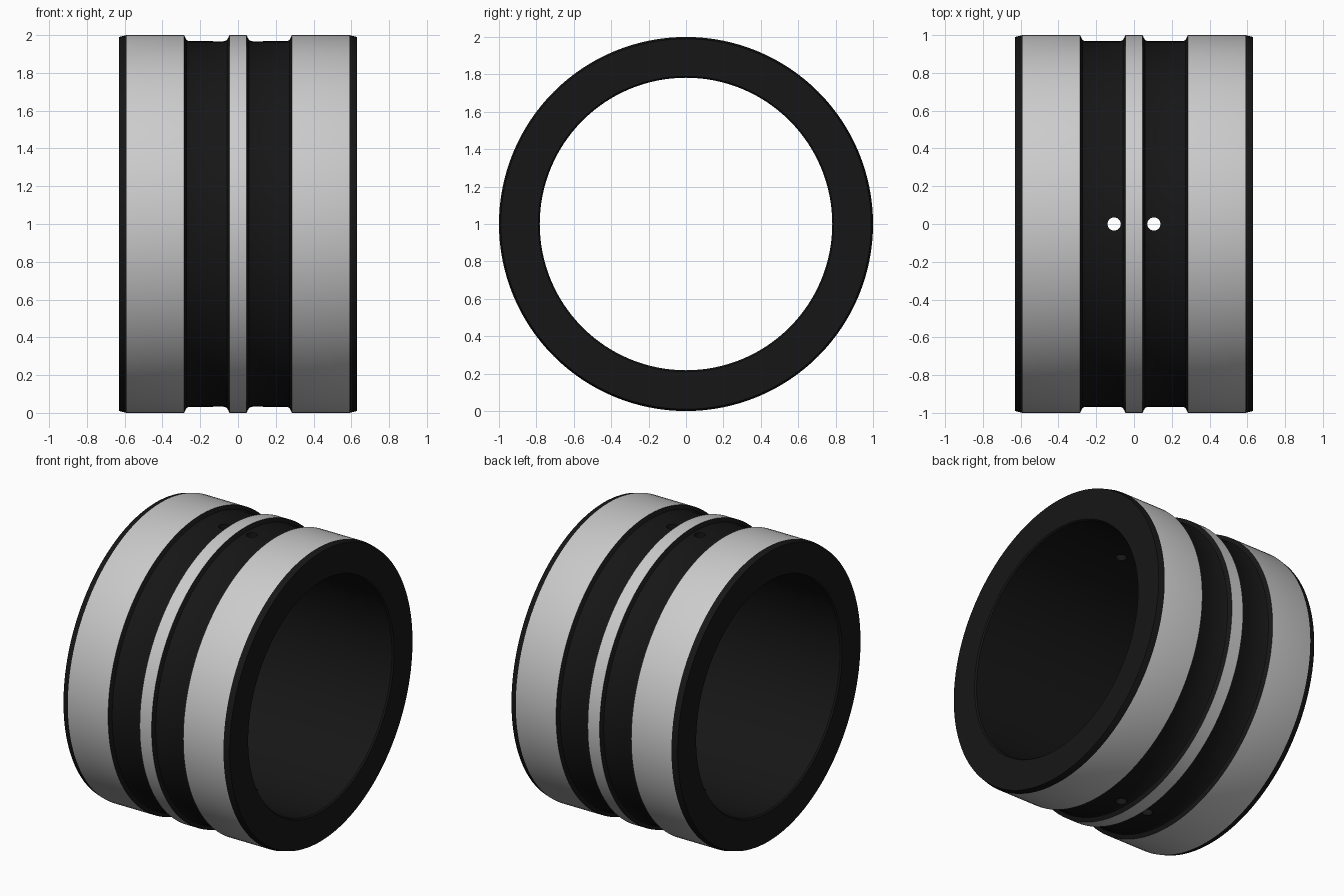
import bpy, bmesh
from math import cos, sin, pi, radians

if "Cube" in bpy.data.objects:
    bpy.data.objects.remove(bpy.data.objects["Cube"])

SEGMENTS = 128
AXIS_Z = 1.0

black = bpy.data.materials.new("black_coating")
black.diffuse_color = (0.008, 0.008, 0.008, 1)
black.use_nodes = True
black.node_tree.nodes["Principled BSDF"].inputs["Base Color"].default_value = black.diffuse_color

# Half cross-section (x, radius) from the middle to the end face, inner bore last
half = [(0.045, 1.0), (0.052, 0.985), (0.058, 0.974), (0.07, 0.968),
        (0.26, 0.968), (0.272, 0.974), (0.278, 0.985), (0.285, 1.0),
        (0.59, 1.0), (0.63, 0.99), (0.63, 0.79), (0.62, 0.782)]
profile = half + [(-x, r) for x, r in reversed(half)]

# Bearing ring: profile revolved about the x axis
bm = bmesh.new()
rings = [[bm.verts.new((x, r * cos(2 * pi * i / SEGMENTS),
                        AXIS_Z + r * sin(2 * pi * i / SEGMENTS)))
          for i in range(SEGMENTS)] for x, r in profile]
for k, (x, r) in enumerate(profile):
    n = (k + 1) % len(profile)
    polished = r == 1.0 and profile[n][1] == 1.0
    for i in range(SEGMENTS):
        j = (i + 1) % SEGMENTS
        face = bm.faces.new((rings[k][i], rings[k][j], rings[n][j], rings[n][i]))
        face.material_index = 1 if polished else 0
bmesh.ops.recalc_face_normals(bm, faces=bm.faces)
mesh = bpy.data.meshes.new("bearing_ring")
bm.to_mesh(mesh)
bm.free()
mesh.materials.append(black)
mesh.materials.append(None)  # plain grey polished bands
ring = bpy.data.objects.new("bearing_ring", mesh)
bpy.context.collection.objects.link(ring)

# Oil holes drilled vertically through both grooves
for x in (-0.105, 0.105):
    bpy.ops.mesh.primitive_cylinder_add(vertices=32, radius=0.035, depth=2.4,
                                        location=(x, 0, AXIS_Z))
    cutter = bpy.context.object
    cutter.name = "oil_hole_cutter"
    cutter.hide_render = True
    cutter.data.materials.append(black)
    mod = ring.modifiers.new("oil_hole", 'BOOLEAN')
    mod.operation = 'DIFFERENCE'
    mod.solver = 'EXACT'
    mod.object = cutter
    bpy.context.view_layer.objects.active = ring
    bpy.ops.object.modifier_apply(modifier=mod.name)
    bpy.data.objects.remove(cutter)

# Smooth shading with crisp edges
bpy.ops.object.select_all(action='DESELECT')
ring.select_set(True)
bpy.context.view_layer.objects.active = ring
bpy.ops.object.shade_smooth_by_angle(angle=radians(30))
